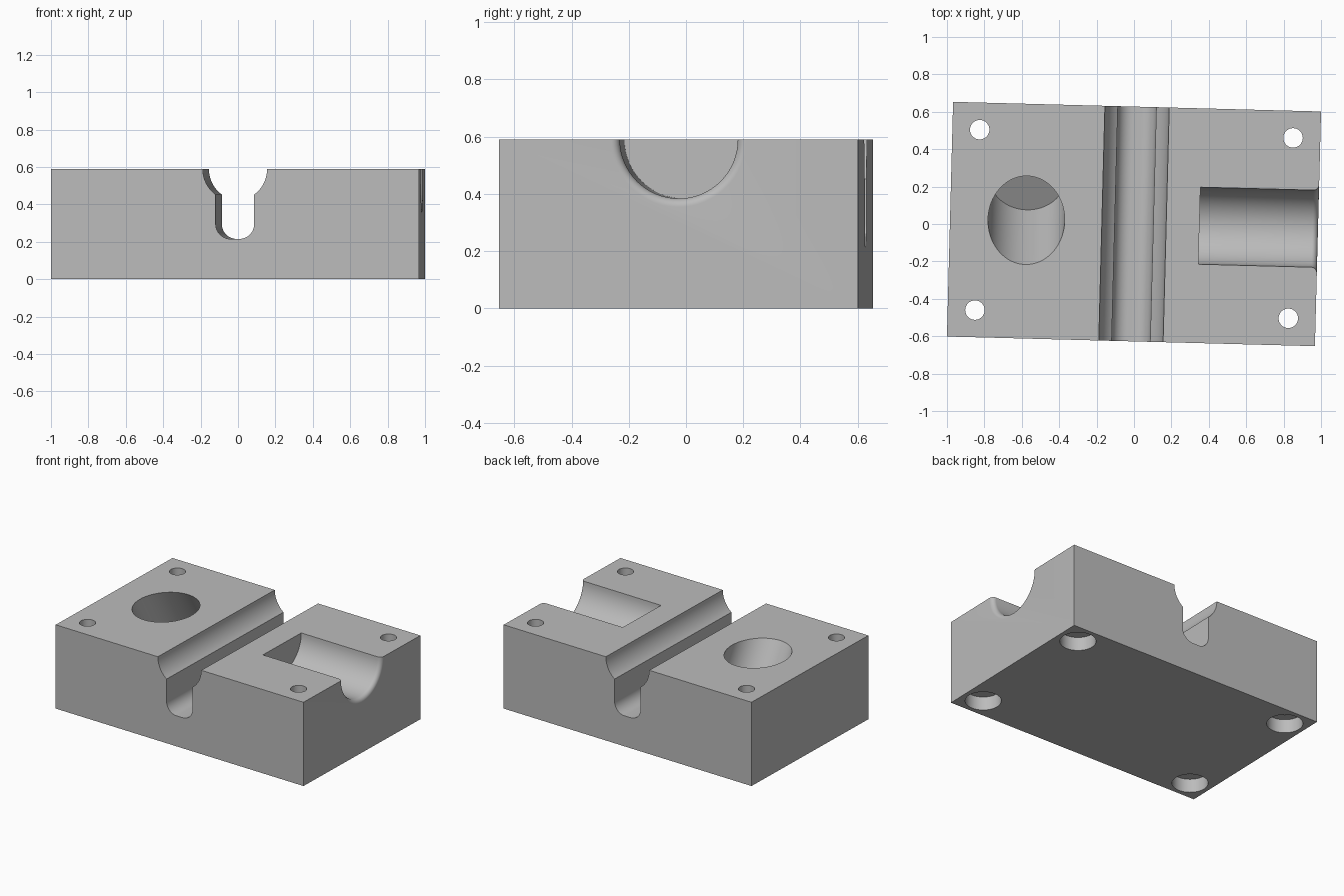
import bpy, bmesh, math
from mathutils import Matrix, Vector

W, D, H = 1.968, 1.255, 0.59
TURN = math.radians(-1.5)

cube = bpy.data.objects.get("Cube")
if cube:
    bpy.data.objects.remove(cube, do_unlink=True)

grey = bpy.data.materials.new("machined grey")
grey.use_nodes = True
grey.diffuse_color = (0.5, 0.5, 0.5, 1)
grey.node_tree.nodes["Principled BSDF"].inputs["Base Color"].default_value = (0.5, 0.5, 0.5, 1)


def make_object(name, bm):
    bmesh.ops.recalc_face_normals(bm, faces=bm.faces)
    mesh = bpy.data.meshes.new(name)
    bm.to_mesh(mesh)
    bm.free()
    mesh.materials.append(grey)
    ob = bpy.data.objects.new(name, mesh)
    bpy.context.collection.objects.link(ob)
    return ob


def arc(cx, cy, r, start, end, n):
    """Points on a circular arc, angles in degrees."""
    angles = [math.radians(start + (end - start) * i / n) for i in range(n + 1)]
    return [(cx + r * math.cos(a), cy + r * math.sin(a)) for a in angles]


def revolved(name, profile, matrix, steps=64):
    """Solid of revolution about z from (radius, height) points."""
    bm = bmesh.new()
    pts = [(0, profile[0][1])] + profile + [(0, profile[-1][1])]
    verts = [bm.verts.new((r, 0, z)) for r, z in pts]
    edges = [bm.edges.new(pair) for pair in zip(verts, verts[1:])]
    bmesh.ops.spin(bm, geom=verts + edges, cent=(0, 0, 0), axis=(0, 0, 1),
                   angle=math.tau, steps=steps, use_duplicate=False)
    bmesh.ops.remove_doubles(bm, verts=bm.verts, dist=1e-5)
    bm.transform(matrix)
    return make_object(name, bm)


def extruded_along_y(name, points, length):
    bm = bmesh.new()
    face = bm.faces.new([bm.verts.new((x, -length / 2, z)) for x, z in points])
    side = bmesh.ops.extrude_face_region(bm, geom=[face])
    bmesh.ops.translate(bm, vec=(0, length, 0),
                        verts=[v for v in side["geom"] if isinstance(v, bmesh.types.BMVert)])
    return make_object(name, bm)


# Solid block
bm = bmesh.new()
bmesh.ops.create_cube(bm, size=1, matrix=Matrix.Translation((0, 0, H / 2)) @ Matrix.Diagonal((W, D, H, 1)))
block = make_object("fixture_block", bm)

# Channel: half-round upper part over a narrow slot with rounded floor corners
R, S, FLOOR, F = 0.172, 0.103, 0.215, 0.08
meet = math.degrees(math.acos(S / R))
right = ([(R, H + 0.1)] + arc(0, H, R, 0, -meet, 16)
         + arc(S - F, FLOOR + F, F, 0, -90, 12))
channel = extruded_along_y("channel_cutter", right + [(-x, z) for x, z in reversed(right)], D + 0.2)

# Blind bore leaning back by thirty degrees
lean = Matrix.Translation((-0.576, 0.005, H)) @ Matrix.Rotation(math.radians(30), 4, 'X')
bore = revolved("tilted_bore_cutter", [(0.205, -0.466), (0.205, 0.3)], lean)

# Half-round cradle with a flared mouth at the side
FL = 0.03
mouth = arc(0.206 + FL, W / 2 - FL, FL, 180, 90, 8)
cradle = revolved("cradle_cutter", [(0.206, 0.35)] + mouth + [(0.206 + FL, W / 2 + 0.1)],
                  Matrix.Translation((0, 0, H)) @ Matrix.Rotation(math.pi / 2, 4, 'Y'))

# Four counterbored bolt holes
bolts = [revolved("bolt_hole_cutter", [(0.115, -0.1), (0.115, 0.095), (0.052, 0.095), (0.052, H + 0.1)],
                  Matrix.Translation((sx * 0.838, sy * 0.4825, 0)), 48)
         for sx in (-1, 1) for sy in (-1, 1)]

# Cut everything out of the block
bpy.context.view_layer.objects.active = block
for cutter in [channel, bore, cradle] + bolts:
    cutter.hide_render = True
    mod = block.modifiers.new(cutter.name, 'BOOLEAN')
    mod.operation = 'DIFFERENCE'
    mod.solver = 'EXACT'
    mod.object = cutter
    bpy.ops.object.modifier_apply(modifier=mod.name)
    bpy.data.objects.remove(cutter, do_unlink=True)

# Slight turn of the whole block, then smooth the curved walls
block.data.transform(Matrix.Rotation(TURN, 4, 'Z'))
bpy.ops.object.select_all(action='DESELECT')
block.select_set(True)
bpy.ops.object.shade_smooth_by_angle(angle=math.radians(25))
